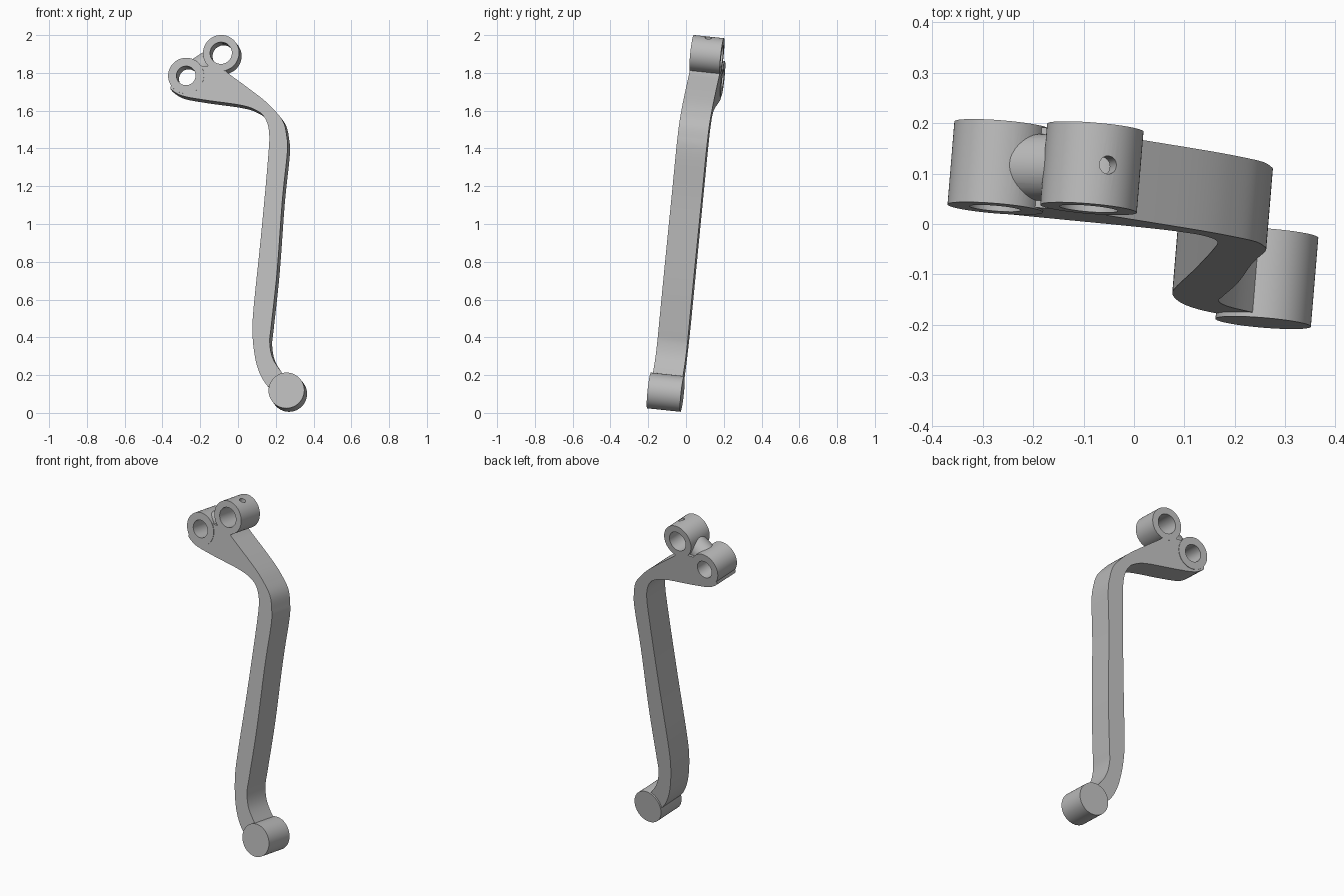
import bpy, bmesh, math
from mathutils import Vector

if "Cube" in bpy.data.objects:
    bpy.data.objects.remove(bpy.data.objects["Cube"])

# The lever lies in a tilted plane: y = OFF + SX * x + SZ * z
SX, SZ, OFF = -0.083, 0.106, -0.178
AXIS = Vector((-SX, 1, -SZ)).normalized()
THICK = 0.16

metal = bpy.data.materials.new("grey metal")
metal.use_nodes = True
GREY = (0.5, 0.5, 0.5, 1)
metal.diffuse_color = GREY
metal.node_tree.nodes["Principled BSDF"].inputs["Base Color"].default_value = GREY


def on_plane(x, z, depth=0.0):
    return Vector((x, OFF + SX * x + SZ * z, z)) + AXIS * depth


def prism(name, ring, direction):
    """Solid made by sweeping a closed ring of points along a vector."""
    bm = bmesh.new()
    face = bm.faces.new([bm.verts.new(p) for p in ring])
    swept = bmesh.ops.extrude_face_region(bm, geom=[face], use_keep_orig=True)
    moved = [v for v in swept["geom"] if isinstance(v, bmesh.types.BMVert)]
    bmesh.ops.translate(bm, verts=moved, vec=direction)
    bmesh.ops.recalc_face_normals(bm, faces=bm.faces)
    mesh = bpy.data.meshes.new(name)
    bm.to_mesh(mesh)
    bm.free()
    mesh.materials.append(metal)
    obj = bpy.data.objects.new(name, mesh)
    bpy.context.collection.objects.link(obj)
    return obj


def rod(name, start, end, radius, sides=64):
    """Round rod between two points."""
    along = end - start
    side = along.orthogonal().normalized()
    other = along.normalized().cross(side)
    turns = [math.tau * i / sides for i in range(sides)]
    ring = [start + radius * (math.cos(t) * side + math.sin(t) * other) for t in turns]
    return prism(name, ring, along)


def boss(name, centre, radius, extra=0.001):
    return rod(name, on_plane(*centre, -extra), on_plane(*centre, THICK + extra), radius)


def smooth_path(points, steps=6):
    """Catmull-Rom curve through the points."""
    pts = [Vector(p) for p in points]
    pts = [pts[0]] + pts + [pts[-1]]
    path = []
    for a, b, c, d in zip(pts, pts[1:], pts[2:], pts[3:]):
        for i in range(steps):
            t = i / steps
            path.append(0.5 * (2 * b + (c - a) * t + (2 * a - 5 * b + 4 * c - d) * t**2
                               + (3 * b - a - 3 * c + d) * t**3))
    return path + [pts[-1]]


def combine(target, tool, operation):
    mod = target.modifiers.new(operation, "BOOLEAN")
    mod.object, mod.operation, mod.solver = tool, operation, "EXACT"
    bpy.context.view_layer.objects.active = target
    bpy.ops.object.modifier_apply(modifier=mod.name)
    bpy.data.objects.remove(tool)


LEFT, TOP, FOOT = (-0.275, 1.785), (-0.09, 1.905), (0.257, 0.118)

# Arm outline: inner edge downwards, outer edge back up
inner_edge = smooth_path([
    (-0.358, 1.715), (-0.3, 1.68), (-0.18, 1.657), (0.01, 1.63), (0.09, 1.605),
    (0.14, 1.565), (0.165, 1.48), (0.156, 1.31), (0.12, 0.92), (0.082, 0.55),
    (0.077, 0.41), (0.093, 0.28), (0.124, 0.19), (0.17, 0.13), (0.23, 0.1)])
outer_edge = smooth_path([
    (0.25, 0.19), (0.188, 0.28), (0.168, 0.37), (0.177, 0.47), (0.207, 0.75),
    (0.235, 1.13), (0.261, 1.38), (0.257, 1.47), (0.24, 1.54), (0.195, 1.6),
    (0.12, 1.67), (-0.055, 1.8)])
web_edge = [(-0.09, 1.835), (-0.2, 1.838), (-0.275, 1.8), (-0.35, 1.77)]
outline = [on_plane(*p) for p in inner_edge + outer_edge + web_edge]
lever = prism("lever_arm", outline, AXIS * THICK)

# Round bosses and the rod joining the upper pair
middle = THICK / 2
combine(lever, boss("left_boss", LEFT, 0.095, 0.003), "UNION")
combine(lever, boss("top_boss", TOP, 0.096), "UNION")
combine(lever, boss("foot_boss", FOOT, 0.095, 0.009), "UNION")
combine(lever, rod("bridge", on_plane(*LEFT, middle), on_plane(*TOP, middle), 0.066), "UNION")

# Bores through the upper bosses, and a small radial pin hole
combine(lever, boss("left_bore", LEFT, 0.051, 0.1), "DIFFERENCE")
combine(lever, boss("top_bore", TOP, 0.058, 0.1), "DIFFERENCE")
pin_start = on_plane(*TOP, middle)
pin_end = pin_start + Vector((0.05, 0.01, 0.14))
combine(lever, rod("pin_hole", pin_start, pin_end, 0.018, 24), "DIFFERENCE")

# Smooth curved walls, sharp rims
bpy.ops.object.select_all(action="DESELECT")
lever.select_set(True)
bpy.context.view_layer.objects.active = lever
bpy.ops.object.shade_smooth_by_angle(angle=math.radians(30))
